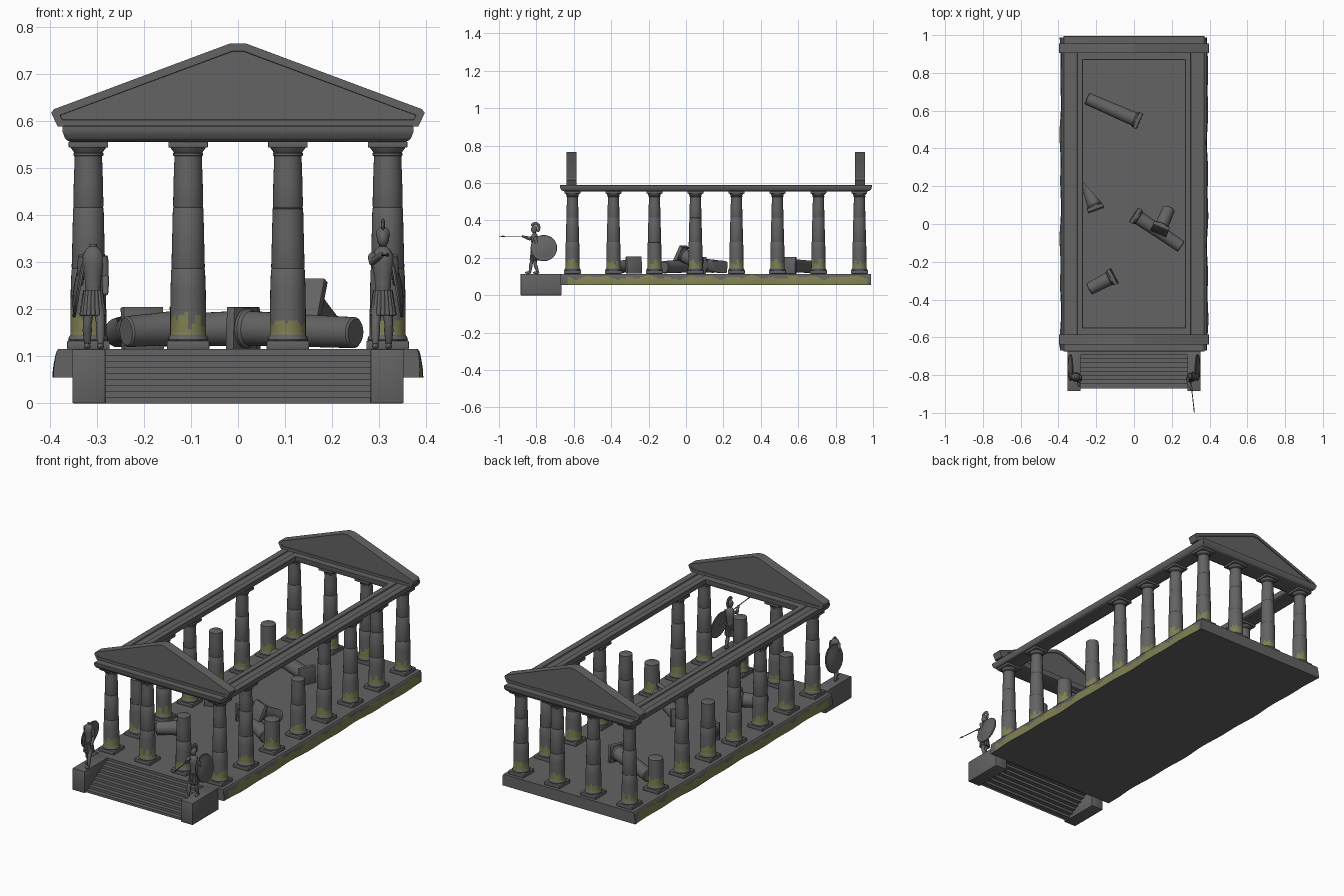
import bpy, bmesh, math, random
from mathutils import Vector, Matrix

if "Cube" in bpy.data.objects:
    bpy.data.objects.remove(bpy.data.objects["Cube"])
random.seed(4)

def material(name, col):
    m = bpy.data.materials.new(name)
    m.diffuse_color = (*col, 1)
    m.use_nodes = True
    m.node_tree.nodes["Principled BSDF"].inputs["Base Color"].default_value = m.diffuse_color
    return m

STONE = material("dark_stone", (0.125, 0.125, 0.125))
MOSS = material("olive_moss", (0.215, 0.215, 0.085))
FLOOR = 0.115

def finish(name, bm, angle=35):
    bmesh.ops.recalc_face_normals(bm, faces=bm.faces)
    me = bpy.data.meshes.new(name)
    bm.to_mesh(me)
    bm.free()
    me.materials.append(STONE)
    me.materials.append(MOSS)
    me.shade_smooth()
    me.set_sharp_from_angle(angle=math.radians(angle))
    ob = bpy.data.objects.new(name, me)
    bpy.context.collection.objects.link(ob)
    return ob

def loft(bm, loops, cap=True, rule=None):
    rings = [[bm.verts.new(p) for p in lp] for lp in loops]
    n = len(rings[0])
    for a, b in zip(rings, rings[1:]):
        for i in range(n):
            j = (i + 1) % n
            f = bm.faces.new((a[i], a[j], b[j], b[i]))
            if rule and rule(f.calc_center_median()):
                f.material_index = 1
    if cap:
        bm.faces.new(rings[0][::-1])
        bm.faces.new(rings[-1])
    return rings

def lathe(bm, profile, mat=Matrix(), n=32, rule=None):
    loft(bm, [[mat @ Vector((r * math.cos(2 * math.pi * i / n), r * math.sin(2 * math.pi * i / n), z))
               for i in range(n)] for r, z in profile], rule=rule)

def box(bm, size, mat, bevel=0.003):
    vs = bmesh.ops.create_cube(bm, size=1, matrix=mat @ Matrix.Diagonal((*size, 1)))["verts"]
    es = list({e for v in vs for e in v.link_edges})
    bmesh.ops.bevel(bm, geom=es, offset=bevel, segments=2, profile=0.5, affect='EDGES')

def ball(bm, c, s, rot=Matrix()):
    bmesh.ops.create_uvsphere(bm, u_segments=16, v_segments=10, radius=1,
                              matrix=Matrix.Translation(c) @ rot @ Matrix.Diagonal((*s, 1)))

def along(a, b):
    a, b = Vector(a), Vector(b)
    return Matrix.Translation(a) @ (b - a).to_track_quat('Z', 'Y').to_matrix().to_4x4(), (b - a).length

def limb(bm, a, b, r0, r1):
    m, l = along(a, b)
    lathe(bm, [(r0, 0), (r0 * 1.1, l * .3), (r1, l)], m, 12)
    ball(bm, b, (r1, r1, r1))

# platform with slightly wavy sides, mossy on the long sides
bm = bmesh.new()
Y0, Y1 = -0.67, 0.988
def edge(half, z):
    wob = lambda y: 0.0018 * (math.sin(y * 11) + math.sin(y * 23 + 1)) * (0.115 - z + 0.02) / 0.06
    ys = [Y0 + (Y1 - Y0) * i / 90 for i in range(91)]
    return [(half + wob(y), y, z) for y in ys] + [(-half - wob(y + 2), y, z) for y in ys[::-1]]
def platform_moss(c):
    lim = 0.096 + 0.006 * math.sin(c.y * 23) + 0.006 * math.sin(c.y * 57 + c.x)
    return abs(c.x) > 0.3 and c.z < lim and -0.64 < c.y < 0.97
loft(bm, [edge(h, z) for h, z in [(.390, .055), (.390, .07), (.389, .082), (.388, .09),
          (.387, .097), (.386, .104), (.384, .111), (.381, FLOOR)]], rule=platform_moss)
finish("platform", bm)

# stairs between two pedestals
bm = bmesh.new()
N = 9
top = []
for i in range(N):
    y = -0.87 + 0.2 * i / N
    top += [(y, FLOOR * i / N), (y, FLOOR * (i + 1) / N)]
top.append((-0.67, FLOOR))
prof = top + [(y + .005, max(z - .006, 0)) for y, z in top[:0:-1]]
loft(bm, [[(x, y, z) for y, z in prof] for x in (-.284, .284)])
finish("stairs", bm, 20)
bm = bmesh.new()
for s in (-1, 1):
    box(bm, (.07, .218, FLOOR), Matrix.Translation((s * .317, -.775, FLOOR / 2)), .002)
finish("stair_pedestals", bm)

# columns: full or broken at a drum joint
SHAFT = [(.042, .132), (.043, .136), (.041, .141), (.038, .146)] + \
        [(.038, .146 + .006 * i) for i in range(1, 10)] + \
        [(.0375, .24), (.036, .283), (.0345, .286), (.0355, .289), (.034, .35), (.0325, .413),
         (.031, .416), (.032, .419), (.031, .47), (.029, .525)]
CAP = [(.032, .527), (.032, .531), (.030, .533), (.036, .541), (.038, .545)]
def column(name, x, y, height=None):
    bm = bmesh.new()
    jag = [random.uniform(-.018, .014) for _ in range(32)]
    def moss(c):
        k = int((math.atan2(c.y - y, c.x - x) + math.pi) / (2 * math.pi) * 32) % 32
        return .147 < c.z < .182 + jag[k // 2] + jag[k] * .4
    box(bm, (.09, .09, .018), Matrix.Translation((x, y, FLOOR + .009)), .002)
    prof = SHAFT + CAP
    if height:
        prof = [p for p in SHAFT if p[1] < height]
        prof.append((prof[-1][0] - .003, height))
    lathe(bm, prof, Matrix.Translation((x, y, 0)), rule=moss)
    if not height:
        box(bm, (.084, .084, .013), Matrix.Translation((x, y, .550)), .002)
    finish(name, bm)

YS = [-.607 + i * (.927 + .607) / 7 for i in range(8)]
LOW, TALL = .285, .415
right_broken = {2: LOW, 3: TALL}
left_broken = {1: TALL, 4: TALL, 6: LOW}
for i, y in enumerate(YS):
    column("right_column_%d" % i, .318, y, right_broken.get(i))
    column("left_column_%d" % i, -.318, y, left_broken.get(i))
for x in (-.106, .106):
    column("front_column", x, YS[0], TALL if x > 0 else None)
    column("back_column", x, YS[-1])

# entablature: moulded rectangular ring
bm = bmesh.new()
ring = [(.034, .555), (.044, .558), (.050, .564), (.053, .572), (.055, .577), (.055, .588), (.053, .590),
        (.022, .590), (.020, .585), (-.016, .585), (-.018, .590), (-.046, .590), (-.048, .588),
        (-.048, .577), (-.044, .562), (-.034, .555)]
def rect(o, z):
    x, oy = .318 + o, o * 1.22
    a, b = YS[0] - oy, YS[-1] + oy
    return [(-x, a, z), (x, a, z), (x, b, z), (-x, b, z)]
loft(bm, [rect(*p) for p in ring + ring[:1]], cap=False)
bmesh.ops.remove_doubles(bm, verts=bm.verts, dist=1e-5)
finish("entablature", bm)

# pediments with recessed triangle
tri = [(-.383, .588), (.383, .588), (.397, .617), (.391, .625), (.016, .765), (-.016, .765),
       (-.391, .625), (-.397, .617)]
for name, y in (("front_pediment", -.612), ("back_pediment", .930)):
    bm = bmesh.new()
    loft(bm, [[(x, y + d, z) for x, z in tri] for d in (-.026, .026)])
    bmesh.ops.recalc_face_normals(bm, faces=bm.faces)
    for f in [f for f in bm.faces if len(f.verts) == 8]:
        bmesh.ops.inset_region(bm, faces=[f], thickness=.017, depth=0)
        bmesh.ops.inset_region(bm, faces=[f], thickness=.001, depth=-.004)
    finish(name, bm, 25)

# fallen column pieces: free end, end with square block, optional slanted break
def fallen(name, a, b, r0=.033, r1=.037, roll=0.0, cut=None):
    bm = bmesh.new()
    m, l = along(a, b)
    m = m @ Matrix.Rotation(roll, 4, 'Z')
    lathe(bm, [(r0 - .004, 0), (r0, .004), (r0 * .6 + r1 * .4, l * .5), (r1 - .002, l * .51),
               (r1, l - .032), (r1 + .005, l - .026), (r1 + .005, l - .018)], m)
    box(bm, (.09, .09, .02), m @ Matrix.Translation((0, 0, l - .01)), .002)
    if cut:
        geom = bm.verts[:] + bm.edges[:] + bm.faces[:]
        res = bmesh.ops.bisect_plane(bm, geom=geom, plane_co=cut[0], plane_no=cut[1], clear_outer=True)
        bmesh.ops.holes_fill(bm, edges=[e for e in bm.edges if e.is_boundary])
    finish(name, bm)

fallen("fallen_column_back", (-.25, .665, .152), (.03, .543, .160))
fallen("fallen_column_right", (.25, -.12, .150), (.0, .05, .160))
fallen("leaning_piece", (.185, .08, .165), (.135, -.035, .225))
fallen("fallen_piece_left", (-.255, .225, .150), (-.2, .075, .160), .032, .037,
       cut=((-.235, .185, .15), (.75, .65, 0)))
fallen("fallen_piece_front", (-.238, -.345, .152), (-.105, -.275, .162))

# guard statues; side is the outer direction
def statue(name, side, whole):
    bm = bmesh.new()
    X, Y = side * .308, -.81
    P = lambda x, y, z: (X + side * x * .88, Y + y, FLOOR + z)
    for lx, fy in ((-.018, -.025), (.014, .018)):
        limb(bm, P(lx * .7, 0, .1), P(lx, fy * .5 - .006, .052), .011, .009)
        limb(bm, P(lx, fy * .5 - .006, .052), P(lx, fy, .008), .009, .006)
        ball(bm, P(lx, fy - .009, .006), (.007, .017, .007))
    body = Matrix.Translation(P(0, 0, 0)) @ Matrix.Diagonal((.88, .75, 1, 1))
    lathe(bm, [(.028, .078), (.024, .105), (.018, .128), (.019, .131), (.019, .137), (.021, .155),
               (.026, .18), (.026, .197), (.018, .212), (.009, .218), (.009, .224)], body, 20)
    for i in range(16):  # skirt strips
        t = i * math.pi / 8
        limb(bm, P(.019 * math.cos(t), .015 * math.sin(t), .125),
             P(.027 * math.cos(t), .021 * math.sin(t), .075), .004, .005)
    # shield arm and shield
    limb(bm, P(.025, 0, .198), P(.031, .014, .158), .009, .007)
    limb(bm, P(.031, .014, .158), P(.03, .045, .14), .007, .006)
    tilt = Matrix.Rotation(side * math.radians(80), 4, 'Y')
    sm = Matrix.Translation(P(.032, .05, .137)) @ tilt
    lathe(bm, [(.062, -.002), (.070, -.003), (.071, .001), (.069, .004), (.061, .003),
               (.045, .008), (.025, .011), (.006, .012)], sm, 32)
    # spear arm
    if whole:
        limb(bm, P(-.025, 0, .198), P(-.026, -.026, .185), .009, .007)
        limb(bm, P(-.026, -.026, .185), P(-.004, -.062, .2), .007, .006)
        limb(bm, P(-.012, .01, .201), P(.010, -.165, .2), .0022, .0022)
        m, l = along(P(.010, -.160, .2), P(.012, -.19, .2))
        lathe(bm, [(.002, 0), (.004, .008), (.0005, l)], m, 8)
        # head, helmet brim and crest
        ball(bm, P(0, -.003, .236), (.013, .016, .019))
        lathe(bm, [(.016, .238), (.017, .241), (.015, .252), (.007, .259)], body, 16)
        for i in range(9):
            t = math.radians(-50 + i * 22)
            ball(bm, P(0, .004 + .020 * math.sin(t), .246 + .024 * math.cos(t)), (.004, .008, .008))
    else:
        limb(bm, P(-.025, 0, .198), P(-.03, .004, .155), .009, .007)
        limb(bm, P(-.03, .004, .155), P(-.03, -.015, .12), .007, .006)
    finish(name, bm)

statue("right_guard_statue", 1, True)
statue("left_guard_statue", -1, False)
